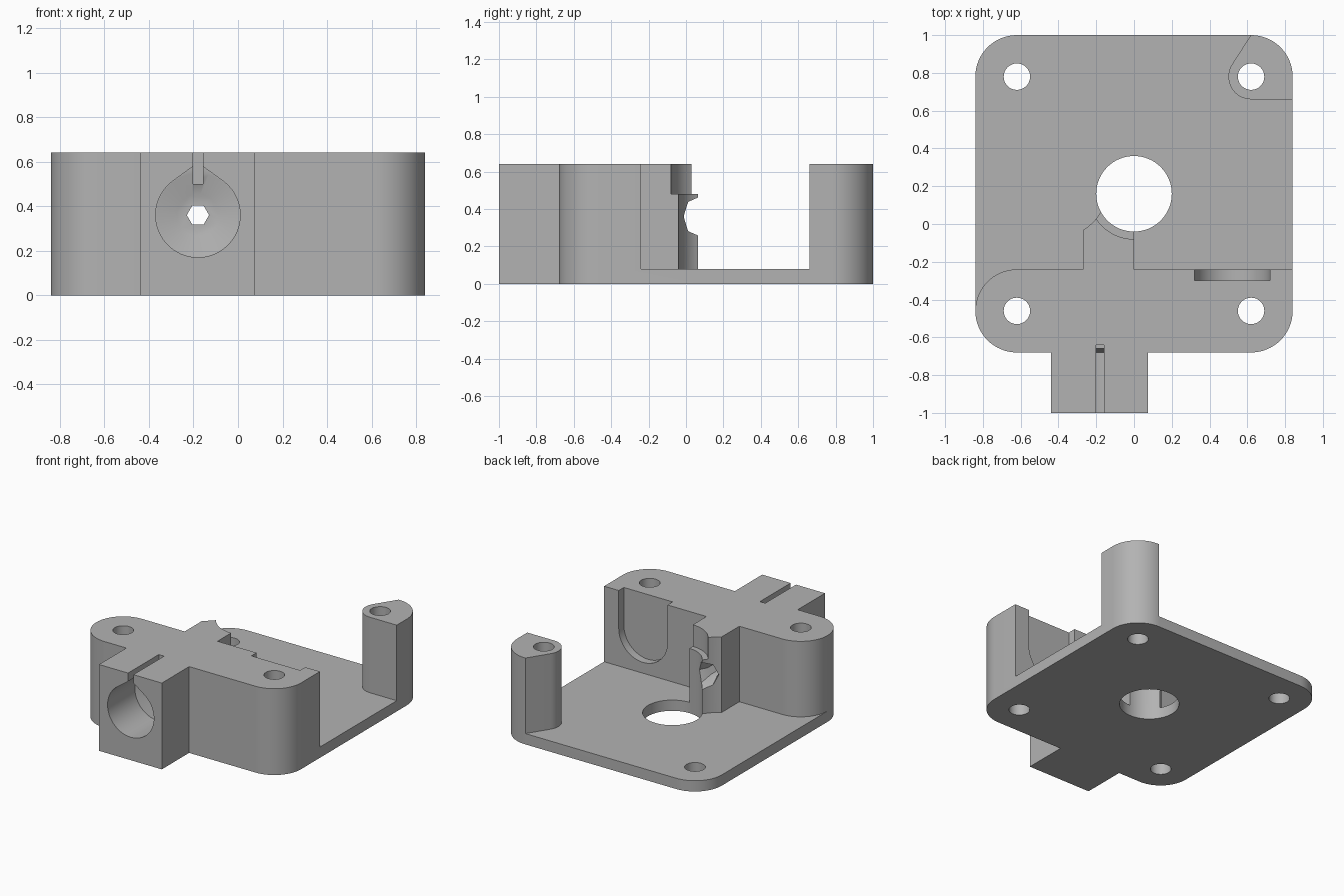
import bpy, bmesh
from math import sin, cos, radians

cube = bpy.data.objects.get("Cube")
if cube:
    bpy.data.objects.remove(cube, do_unlink=True)

grey = bpy.data.materials.new("plain_grey")
grey.use_nodes = True
grey.diffuse_color = (0.45, 0.45, 0.45, 1)
grey.node_tree.nodes["Principled BSDF"].inputs["Base Color"].default_value = (0.45, 0.45, 0.45, 1)


def arc(cx, cy, r, start, end, n=16):
    angles = [radians(start + (end - start) * i / n) for i in range(n + 1)]
    return [(cx + r * cos(a), cy + r * sin(a)) for a in angles]


def circle(cx, cy, r, n=48):
    return arc(cx, cy, r, 0, 360, n)[:-1]


def prism(name, outline, lo, hi, axis="z", far=None):
    """Extrude an outline along z or y, optionally lofting to a far outline."""
    bm = bmesh.new()
    rings = []
    for pts, level in ((outline, lo), (far or outline, hi)):
        rings.append([bm.verts.new((u, v, level) if axis == "z" else (u, level, v))
                      for u, v in pts])
    a, b = rings
    bm.faces.new(a)
    bm.faces.new(b)
    for i in range(len(a)):
        j = (i + 1) % len(a)
        bm.faces.new((a[i], a[j], b[j], b[i]))
    bmesh.ops.recalc_face_normals(bm, faces=bm.faces)
    mesh = bpy.data.meshes.new(name)
    bm.to_mesh(mesh)
    bm.free()
    mesh.materials.append(grey)
    obj = bpy.data.objects.new(name, mesh)
    bpy.context.collection.objects.link(obj)
    return obj


def cut(name, *args, **kw):
    """Subtract a prism from the body, then discard the cutter."""
    tool = prism(name, *args, **kw)
    mod = body.modifiers.new(name, "BOOLEAN")
    mod.operation = "DIFFERENCE"
    mod.solver = "EXACT"
    mod.object = tool
    bpy.context.view_layer.objects.active = body
    bpy.ops.object.modifier_apply(modifier=mod.name)
    bpy.data.objects.remove(tool, do_unlink=True)


# Full-height body: rounded plate outline with the front arm
R = 0.22
outline = (arc(0.62, 0.78, R, 0, 90) + arc(-0.62, 0.78, R, 90, 180)
           + arc(-0.62, -0.46, R, 180, 270)
           + [(-0.44, -0.68), (-0.44, -1), (0.075, -1), (0.075, -0.68)]
           + arc(0.62, -0.46, R, 270, 360))
body = prism("bracket_body", outline, 0, 0.64)

# Open space above the plate, leaving the front block, guide tower and rear post
cavity = ([(1, 0.66)] + arc(0.62, 0.78, 0.12, 270, 146.9)
          + [(0.6825, 1.1), (-1, 1.1), (-1, -0.46)]
          + arc(-0.62, -0.46, R, 180, 90)
          + [(-0.27, -0.24)] + arc(-0.42, 0.21, 0.285, -58.2, -15)
          + [(0, 0), (0, -0.24), (1, -0.24)])
cut("cavity", cavity, 0.08, 0.8)

# Shaft hole, wider round the top of the tower
cut("shaft_hole", circle(0, 0.16, 0.2, 64), -0.1, 0.8)
cut("shaft_clearance", circle(0, 0.16, 0.24, 64), 0.48, 0.8)

# Corner screw holes
for x in (-0.62, 0.62):
    for y in (-0.46, 0.78):
        cut("screw_hole", circle(x, y, 0.07, 32), -0.1, 0.8)

# Round-bottomed pocket in the rear of the block
cut("pocket", arc(0.52, 0.36, 0.2, 180, 360, 32) + [(0.72, 0.8), (0.32, 0.8)],
    -0.3, -0.2, axis="y")

# Teardrop bore in the arm, with a tapered end and a slot to the top
PX, PZ = -0.18, 0.36
teardrop = arc(PX, PZ, 0.19, 125.9, 414.1, 48) + [(PX + 0.02, 0.58), (PX - 0.02, 0.58)]
cut("bore", teardrop, -1.1, -0.68, axis="y")
cut("bore_taper", circle(PX, PZ, 0.189), -0.681, -0.64, axis="y",
    far=circle(PX, PZ, 0.095))
cut("top_slot", [(PX - 0.022, 0.5), (PX + 0.022, 0.5), (PX + 0.022, 0.8), (PX - 0.022, 0.8)],
    -1.1, -0.64, axis="y")

# Hexagonal feed hole and its funnel at the tower tip
cut("feed_hole", circle(PX, PZ, 0.05, 6), -0.7, 0.1, axis="y")
cut("feed_funnel", circle(PX, PZ, 0.045, 6), -0.08, 0.07, axis="y",
    far=circle(PX, PZ, 0.12, 6))

bpy.ops.object.select_all(action="DESELECT")
body.select_set(True)
bpy.context.view_layer.objects.active = body
bpy.ops.object.shade_smooth_by_angle(angle=radians(25))
